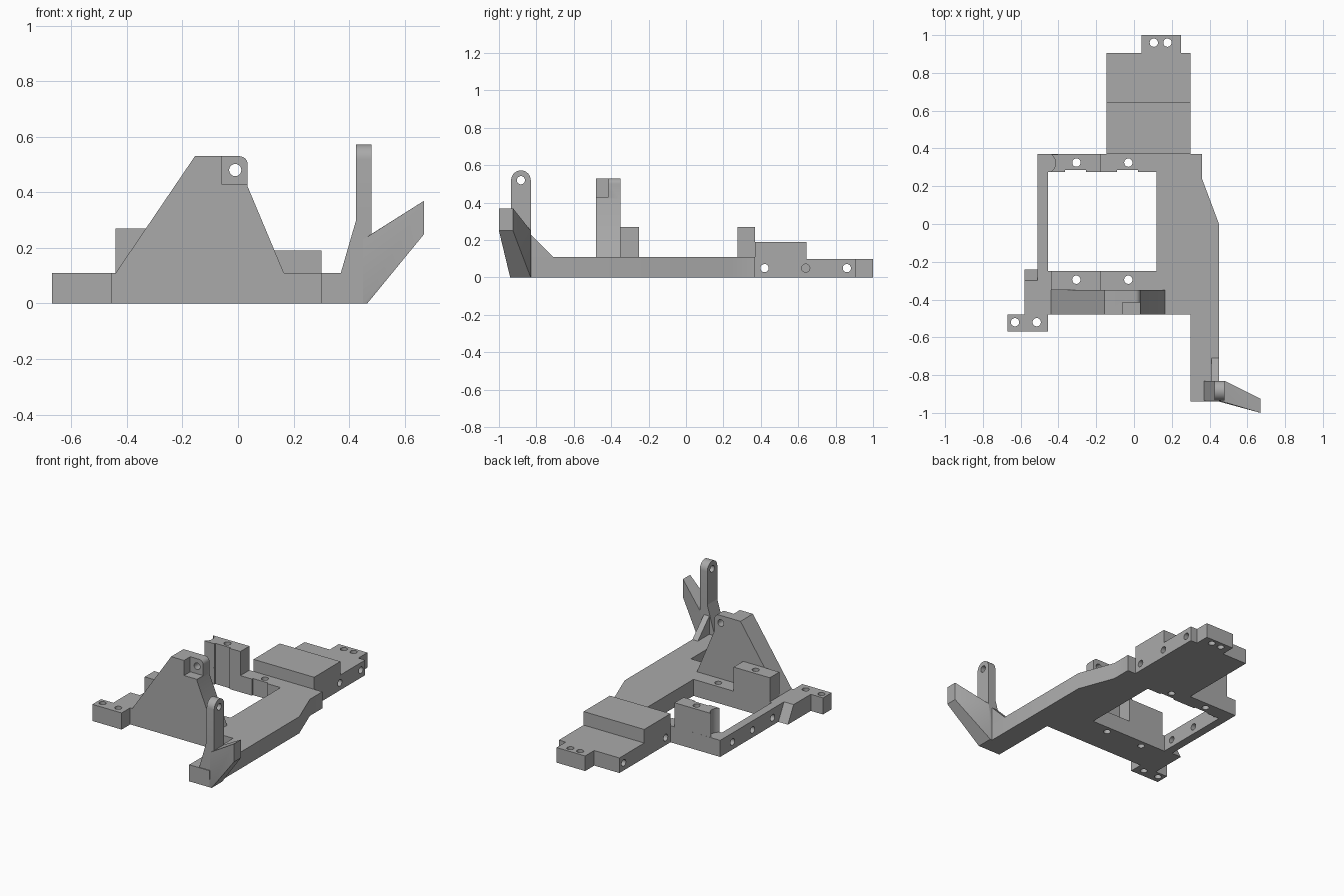
import bpy, bmesh, math
from mathutils import Vector

cube = bpy.data.objects.get("Cube")
if cube:
    bpy.data.objects.remove(cube, do_unlink=True)

grey = bpy.data.materials.new("plain grey")
grey.use_nodes = True
COLOUR = (0.4, 0.4, 0.4, 1)
grey.diffuse_color = COLOUR
grey.node_tree.nodes["Principled BSDF"].inputs["Base Color"].default_value = COLOUR

parts = []


def finish(name, bm):
    bmesh.ops.recalc_face_normals(bm, faces=bm.faces)
    mesh = bpy.data.meshes.new(name)
    bm.to_mesh(mesh)
    bm.free()
    mesh.materials.append(grey)
    ob = bpy.data.objects.new(name, mesh)
    bpy.context.collection.objects.link(ob)
    return ob


def add_prism(bm, points, axis, lo, hi):
    """Extrude a 2D outline along an axis; the outline uses the other two axes in order."""
    def place(p, depth):
        co = list(p)
        co.insert("xyz".index(axis), depth)
        return bm.verts.new(co)
    face = bm.faces.new([place(p, lo) for p in points])
    moved = bmesh.ops.extrude_face_region(bm, geom=[face])["geom"]
    shift = Vector([hi - lo if a == axis else 0 for a in "xyz"])
    bmesh.ops.translate(bm, vec=shift, verts=[v for v in moved if isinstance(v, bmesh.types.BMVert)])


def arc(cx, cy, r, start, end, steps):
    angles = [math.radians(start + (end - start) * i / steps) for i in range(steps + 1)]
    return [(cx + r * math.cos(a), cy + r * math.sin(a)) for a in angles]


def rect(x0, x1, y0, y1):
    return [(x0, y0), (x1, y0), (x1, y1), (x0, y1)]


def part(name, points, axis, lo, hi):
    bm = bmesh.new()
    add_prism(bm, points, axis, lo, hi)
    parts.append(finish(name, bm))


T = 0.11  # plate thickness

# Base plate, with the long arm and the side foot in one outline
part("base_plate", [
    (-0.51, 0.37), (0.36, 0.37), (0.36, 0.24), (0.45, 0), (0.45, -0.94), (0.30, -0.94),
    (0.30, -0.48), (-0.455, -0.48), (-0.455, -0.57), (-0.67, -0.57), (-0.67, -0.48),
    (-0.58, -0.48), (-0.58, -0.30), (-0.51, -0.30)], "z", 0, T)
part("foot_ramp", [(-0.30, 0), (-0.24, 0), (-0.30, T)], "x", -0.58, -0.51)

# Stepped rear block and end tab
part("rear_block", [(0.37, 0), (0.905, 0), (0.905, 0.1), (0.645, 0.1), (0.645, 0.19), (0.37, 0.19)],
     "x", -0.145, 0.30)
part("rear_tab", rect(0.04, 0.25, 0.905, 1.0), "z", 0, 0.1)

# Mounting towers; the rear one has a hollowed end
part("front_tower", rect(-0.44, -0.175, -0.35, -0.25), "z", T, 0.27)
part("rear_tower", [(-0.175, 0.275), (-0.175, 0.37)] + arc(-0.47, 0.3225, 0.055, 58, -58, 8),
     "z", T, 0.27)

# Tapered front wall with a rounded upper corner
part("front_wall", [(-0.44, T), (-0.155, 0.53)] + arc(0.005, 0.50, 0.03, 90, 0, 6)
     + [(0.035, 0.42), (0.165, T)], "y", -0.48, -0.35)

# Upright post: flared base, rounded blade and rear brace
part("post_base", [(0.37, T), (0.45, T), (0.48, 0.25), (0.48, 0.3), (0.425, 0.3)], "y", -0.935, -0.83)
part("post", [(-0.83, 0.3)] + arc(-0.8825, 0.52, 0.0525, 0, 180, 16) + [(-0.935, 0.3)],
     "x", 0.425, 0.48)
part("post_brace", [(-0.83, T), (-0.71, T), (-0.83, 0.23)], "x", 0.41, 0.45)

# Swept wing beside the post
bm = bmesh.new()
for x, z, front, back in ((0.45, 0, -0.94, -0.83), (0.465, 0, -0.94, -0.83),
                          (0.45, 0.23, -0.935, -0.83), (0.48, 0.25, -0.935, -0.83),
                          (0.67, 0.25, -1.0, -0.925), (0.67, 0.37, -1.0, -0.925)):
    for y in (front, back):
        bm.verts.new((x, y, z))
bmesh.ops.convex_hull(bm, input=bm.verts)
parts.append(finish("wing", bm))

# Cutter: window, wall pocket, tower recesses and all screw holes
bm = bmesh.new()
add_prism(bm, rect(-0.455, 0.12, -0.25, 0.275), "z", -0.1, 0.4)
add_prism(bm, rect(-0.06, 0.1, 0.43, 0.6), "y", -0.6, -0.415)
for x0, x1 in ((-0.365, -0.255), (-0.09, 0.02)):
    add_prism(bm, rect(x0, x1, 0.26, 0.285), "z", -0.1, 0.4)


def hole(axis, a, b, lo, hi, r=0.022):
    add_prism(bm, arc(a, b, r, 0, 345, 23), axis, lo, hi)


for x in (-0.305, -0.03):
    for y in (0.325, -0.295):
        hole("z", x, y, -0.1, 0.4)
for x in (-0.63, -0.515):
    hole("z", x, -0.52, -0.1, 0.4)
for x in (0.105, 0.177):
    hole("z", x, 0.96, -0.1, 0.4)
for y, depth in ((0.42, -0.3), (0.64, 0.15), (0.86, -0.3)):
    hole("x", y, 0.05, depth, 0.5)
for y in (0.24, 0.03, -0.18):
    hole("x", y, 0.05, -0.6, -0.44)
hole("x", -0.8825, 0.52, 0.3, 0.6)
hole("y", -0.01, 0.48, -0.45, -0.3)
cutter = finish("cutter", bm)
cutter.hide_render = True

# Cut every part that has openings, then drop the cutter
for ob in parts:
    bpy.ops.object.select_all(action="DESELECT")
    ob.select_set(True)
    bpy.context.view_layer.objects.active = ob
    if ob.name not in ("foot_ramp", "post_base", "post_brace", "wing"):
        mod = ob.modifiers.new("openings", "BOOLEAN")
        mod.operation = "DIFFERENCE"
        mod.solver = "EXACT"
        mod.use_self = True
        mod.object = cutter
        bpy.ops.object.modifier_apply(modifier=mod.name)
    bpy.ops.object.shade_smooth_by_angle(angle=math.radians(30))
bpy.data.objects.remove(cutter, do_unlink=True)
